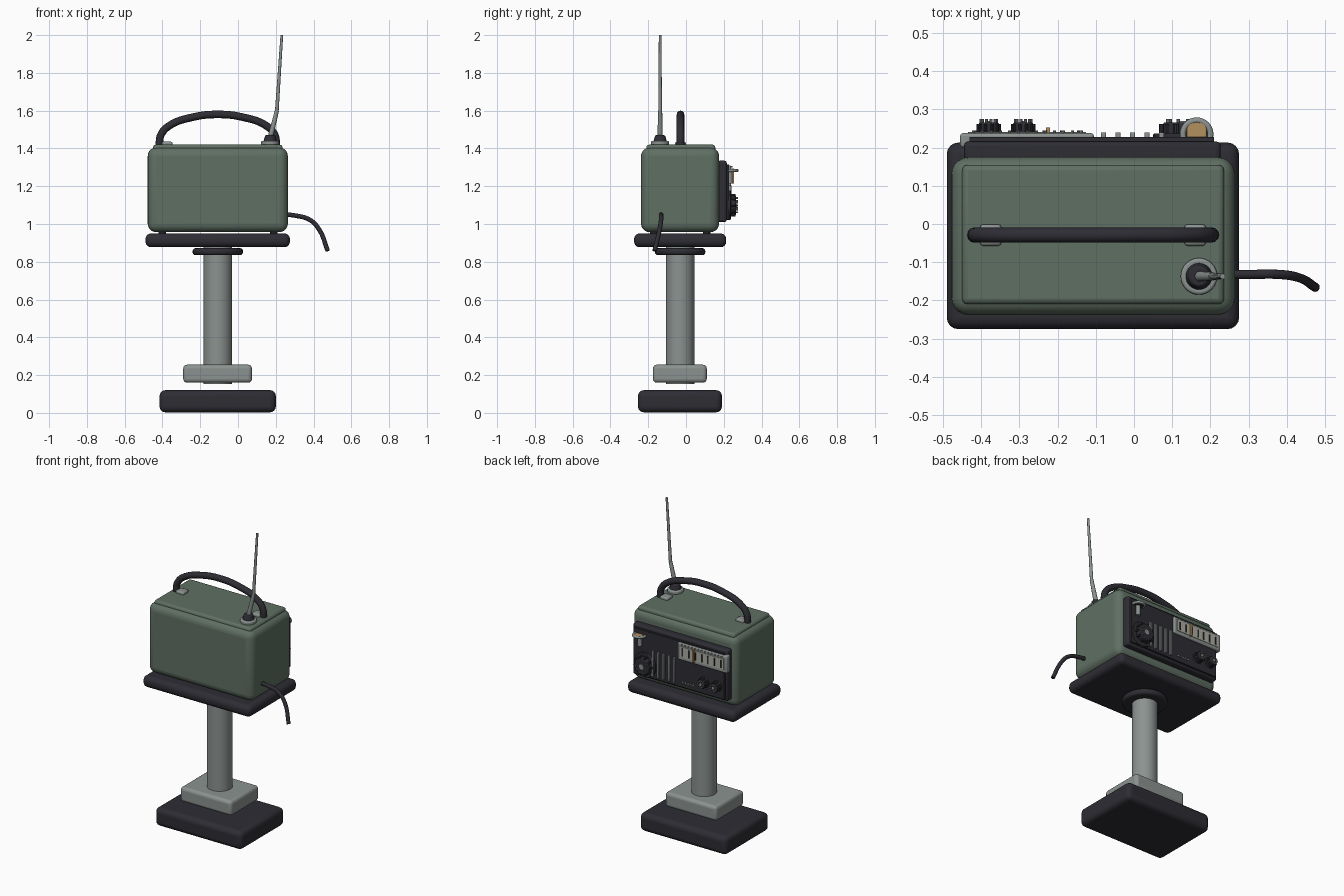
import bpy, math
from mathutils import Vector

if "Cube" in bpy.data.objects:
    bpy.data.objects.remove(bpy.data.objects["Cube"], do_unlink=True)


def material(name, rgb):
    m = bpy.data.materials.new(name)
    m.use_nodes = True
    m.diffuse_color = (*rgb, 1)
    bsdf = next(n for n in m.node_tree.nodes if n.type == 'BSDF_PRINCIPLED')
    bsdf.inputs["Base Color"].default_value = (*rgb, 1)
    return m


GREEN = material("muted_green", (0.115, 0.16, 0.125))
DARK = material("charcoal", (0.026, 0.026, 0.034))
GREY = material("grey_metal", (0.26, 0.29, 0.28))
PALE = material("pale_dial", (0.42, 0.42, 0.37))
BRASS = material("brass", (0.45, 0.28, 0.11))


def finish(ob, name, mat):
    ob.name = name
    ob.data.materials.clear()
    ob.data.materials.append(mat)
    return ob


def smooth(ob):
    bpy.ops.object.select_all(action='DESELECT')
    ob.select_set(True)
    bpy.context.view_layer.objects.active = ob
    bpy.ops.object.shade_smooth_by_angle(angle=math.radians(40))


def box(name, mat, x, y, z, bevel=0.0, segments=4):
    """Box from three (low, high) ranges."""
    bpy.ops.mesh.primitive_cube_add(size=1, location=[sum(r) / 2 for r in (x, y, z)])
    ob = finish(bpy.context.object, name, mat)
    size = Vector([r[1] - r[0] for r in (x, y, z)])
    for v in ob.data.vertices:
        v.co *= size
    if bevel:
        b = ob.modifiers.new("rounding", 'BEVEL')
        b.width, b.segments = bevel, segments
        smooth(ob)
    return ob


def rod(name, mat, start, end, r1, r2=None, bevel=0.0, sides=32):
    """Cylinder or cone between two points."""
    a, b = Vector(start), Vector(end)
    bpy.ops.mesh.primitive_cone_add(vertices=sides, radius1=r1, radius2=r1 if r2 is None else r2,
                                    depth=(b - a).length, location=(a + b) / 2)
    ob = finish(bpy.context.object, name, mat)
    ob.rotation_euler = (b - a).to_track_quat('Z', 'Y').to_euler()
    if bevel:
        m = ob.modifiers.new("rounding", 'BEVEL')
        m.width, m.segments, m.limit_method = bevel, 3, 'ANGLE'
    smooth(ob)
    return ob


def tube(name, mat, points, radius):
    """Smooth round tube through the points."""
    c = bpy.data.curves.new(name, 'CURVE')
    c.dimensions = '3D'
    c.bevel_depth, c.bevel_resolution, c.use_fill_caps = radius, 4, True
    s = c.splines.new('BEZIER')
    s.bezier_points.add(len(points) - 1)
    for p, co in zip(s.bezier_points, points):
        p.co = co
        p.handle_left_type = p.handle_right_type = 'AUTO'
    s.resolution_u = 8
    ob = bpy.data.objects.new(name, c)
    bpy.context.collection.objects.link(ob)
    return finish(ob, name, mat)


# Stand
CX, CY = -0.107, -0.031
box("foot_slab", DARK, (-0.415, 0.2), (-0.254, 0.19), (0.003, 0.12), 0.03)
box("lower_block", GREY, (-0.29, 0.074), (-0.175, 0.11), (0.16, 0.255), 0.02)
rod("post", GREY, (CX, CY, 0.152), (CX, CY, 0.89), 0.075)
rod("post_collar", DARK, (CX, CY, 0.835), (CX, CY, 0.872), 0.133, bevel=0.014)
box("table_slab", DARK, (-0.49, 0.275), (-0.275, 0.213), (0.877, 0.95), 0.03)

# Body
box("body", GREEN, (-0.478, 0.264), (-0.238, 0.175), (0.957, 1.405), 0.045, 5)
box("top_panel", GREEN, (-0.45, 0.236), (-0.21, 0.155), (1.38, 1.42), 0.015, 3)
for x in (-0.4, 0.19):
    for y in (-0.17, 0.11):
        rod("body_foot", DARK, (x, y, 0.94), (x, y, 0.97), 0.02)

# Handle
HY = -0.029
arch = [(0.31, 1.415), (0.302, 1.47), (0.26, 1.518), (0.13, 1.566)]
left = [(CX - dx, HY, z) for dx, z in arch]
right = [(CX + dx, HY, z) for dx, z in reversed(arch)]
tube("handle", DARK, left + [(CX, HY, 1.58)] + right, 0.02)
for x in (-0.375, 0.16):
    box("handle_plate", GREY, (x - 0.028, x + 0.028), (HY - 0.028, HY + 0.028), (1.41, 1.436), 0.008, 2)

# Antenna
AX, AY = 0.17, -0.137
rod("antenna_ring", GREY, (AX, AY, 1.415), (AX, AY, 1.44), 0.048, bevel=0.007)
rod("antenna_grommet", DARK, (AX, AY, 1.435), (AX, AY, 1.47), 0.036, 0.026, bevel=0.005)
rod("antenna_lower", GREY, (AX, AY, 1.455), (0.206, AY, 1.6), 0.014, 0.011, sides=16)
rod("antenna_upper", GREY, (0.205, AY, 1.59), (0.232, AY, 2.0), 0.01, 0.007, sides=16)

# Cable
tube("cable", DARK, [(0.25, -0.132, 1.05), (0.3, -0.132, 1.045), (0.38, -0.132, 1.022),
                     (0.43, -0.14, 0.97), (0.475, -0.166, 0.858)], 0.012)

# Control panel on the +y side
box("panel_plate", DARK, (-0.445, 0.227), (0.165, 0.216), (1.01, 1.335), 0.012, 3)
box("panel_face", DARK, (-0.43, 0.21), (0.2, 0.228), (1.025, 1.315))

# Tuning dial
box("dial_frame", GREY, (-0.455, -0.105), (0.2, 0.238), (1.2, 1.31), 0.008, 3)
box("dial_scale", PALE, (-0.435, -0.125), (0.23, 0.241), (1.22, 1.29))
for i in range(7):
    x = -0.415 + i * 0.045
    box("dial_tick", DARK, (x - 0.004, x + 0.004), (0.235, 0.245), (1.23, 1.28))
for i in range(13):
    x = -0.42 + i * 0.0235
    rod("dial_stud", GREY, (x, 0.235, 1.302), (x, 0.245, 1.302), 0.004, sides=8)
box("dial_needle", BRASS, (-0.23, -0.22), (0.235, 0.253), (1.215, 1.295))

# Speaker slats
for i in range(5):
    x = -0.08 + i * 0.038
    box("speaker_slat", GREY, (x - 0.007, x + 0.007), (0.22, 0.24), (1.04, 1.205), 0.003, 2)
    rod("panel_stud", PALE, (-0.14 - i * 0.018, 0.22, 1.06), (-0.14 - i * 0.018, 0.233, 1.06), 0.004, sides=8)


def knob(name, x, z, radius, flange):
    """Dark knob with a flange, side grips and a ring of studs."""
    rod(name + "_flange", DARK, (x, 0.215, z), (x, 0.237, z), flange, bevel=0.004)
    rod(name, DARK, (x, 0.23, z), (x, 0.266, z), radius, radius * 0.93, bevel=0.004)
    rod(name + "_cap", GREY, (x, 0.262, z), (x, 0.269, z), radius * 0.3, sides=16)
    for i in range(10):
        a = i * math.tau / 10
        dx, dz = math.cos(a), math.sin(a)
        gx, gz = x + dx * radius, z + dz * radius
        rod(name + "_grip", DARK, (gx, 0.233, gz), (gx, 0.262, gz), radius * 0.13, sides=8)
        sx, sz = x + dx * radius * 0.72, z + dz * radius * 0.72
        rod(name + "_stud", GREY, (sx, 0.262, sz), (sx, 0.275, sz), 0.004, sides=8)


knob("volume_knob", 0.128, 1.1, 0.055, 0.078)
knob("tone_knob", -0.29, 1.1, 0.028, 0.034)
knob("tuning_knob", -0.38, 1.1, 0.028, 0.034)

# Indicator ring with its stem
IX, IY, IZ = 0.164, 0.235, 1.283
bpy.ops.mesh.primitive_torus_add(location=(IX, IY, IZ), major_radius=0.036, minor_radius=0.008,
                                 major_segments=32, minor_segments=10)
smooth(finish(bpy.context.object, "indicator_ring", GREY))
rod("indicator_disc", DARK, (IX, IY, IZ - 0.006), (IX, IY, IZ + 0.002), 0.035)
box("indicator_bar", BRASS, (IX - 0.026, IX + 0.026), (IY - 0.008, IY + 0.032), (IZ - 0.004, IZ + 0.006), 0.003, 2)
rod("indicator_stem", GREY, (IX, 0.232, 1.215), (IX, 0.232, IZ), 0.014, sides=16)
